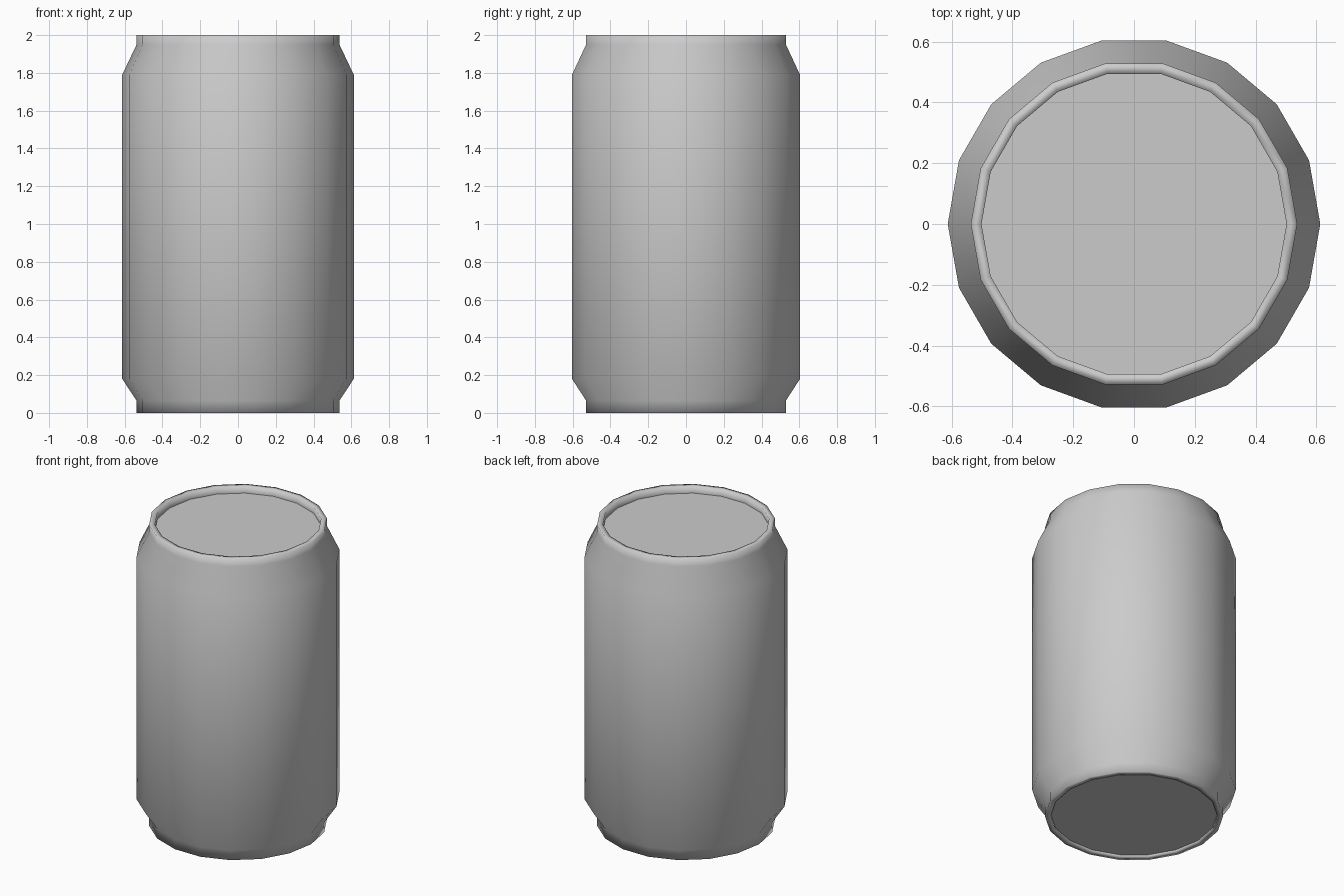
import bpy
import bmesh
from math import cos, sin, tau

if "Cube" in bpy.data.objects:
    bpy.data.objects.remove(bpy.data.objects["Cube"])

SIDES = 18
LID_Z, BASE_Z, INNER = 1.955, 0.015, 0.502


def ring(bm, r, z):
    return [bm.verts.new((r * cos(tau * i / SIDES), r * sin(tau * i / SIDES), z))
            for i in range(SIDES)]


def finish(name, bm, smooth):
    for f in bm.faces:
        f.smooth = smooth
    mesh = bpy.data.meshes.new(name)
    bm.to_mesh(mesh)
    bm.free()
    obj = bpy.data.objects.new(name, mesh)
    bpy.context.collection.objects.link(obj)
    return obj


def lathe(name, profile):
    bm = bmesh.new()
    rings = [ring(bm, r, z) for r, z in profile]
    for a, b in zip(rings, rings[1:]):
        for i in range(SIDES):
            j = (i + 1) % SIDES
            bm.faces.new((a[i], a[j], b[j], b[i]))
    return finish(name, bm, True)


def disc(name, r, z, up):
    bm = bmesh.new()
    verts = ring(bm, r, z)
    bm.faces.new(verts if up else verts[::-1])
    return finish(name, bm, False)


# Can wall: base rim, lower taper, straight body, shoulder, top rim
lathe("can_wall", [
    (INNER, BASE_Z), (INNER, 0), (0.537, 0), (0.537, 0.065),
    (0.613, 0.18), (0.613, 1.79), (0.537, 1.95), (0.537, 2.0),
    (INNER, 2.0), (INNER, LID_Z),
])

# Recessed flat ends
disc("lid", INNER, LID_Z, True)
disc("base", INNER, BASE_Z, False)
